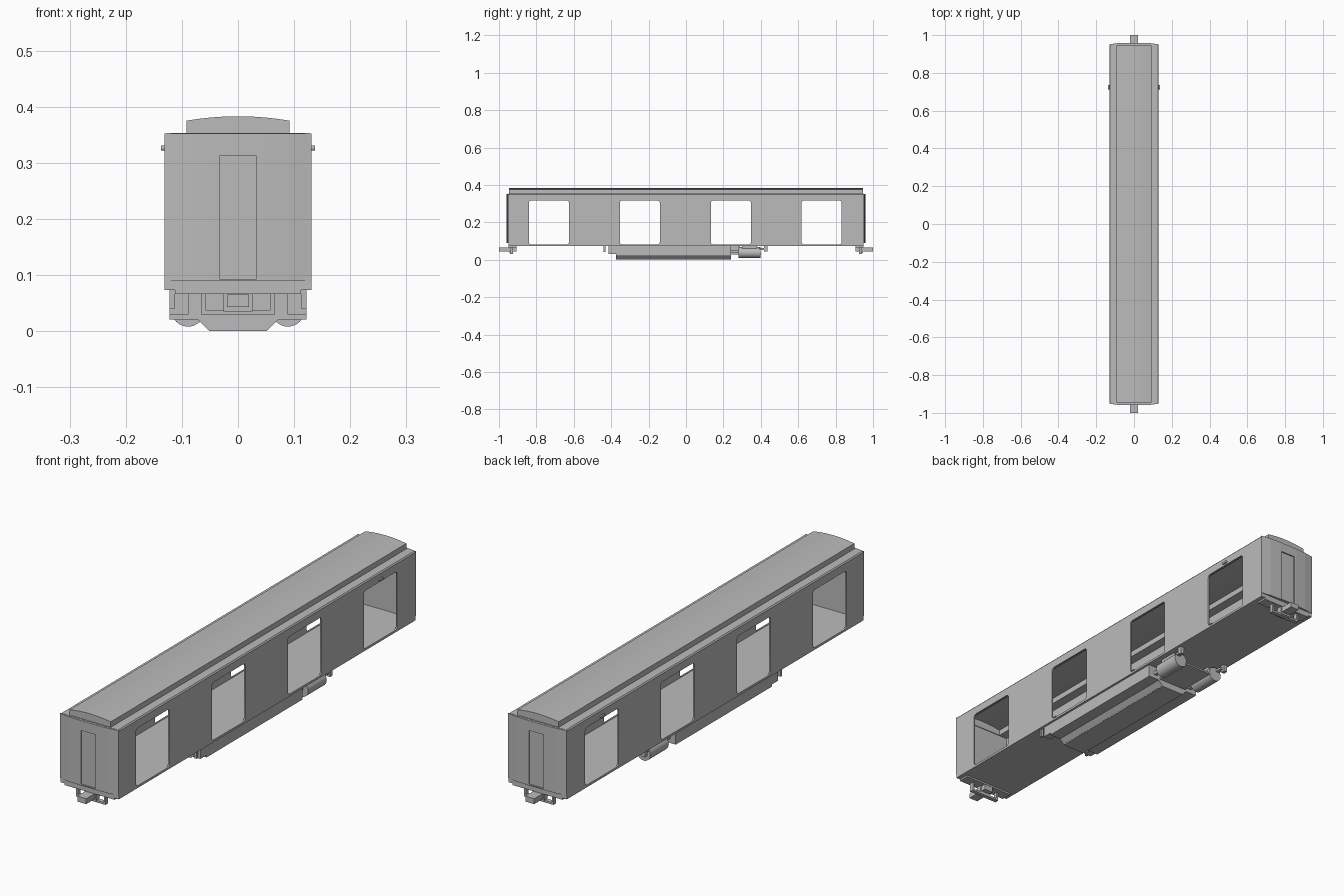
import bpy, bmesh, math
from mathutils import Vector

if "Cube" in bpy.data.objects:
    bpy.data.objects.remove(bpy.data.objects["Cube"])

grey = bpy.data.materials.new("mid grey")
grey.diffuse_color = (0.5, 0.5, 0.5, 1)
grey.use_nodes = True
grey.node_tree.nodes["Principled BSDF"].inputs["Base Color"].default_value = grey.diffuse_color


def prism(name, pts, axis, a, b):
    """Extrude a 2D outline from a to b along the axis ('x': yz, 'y': xz, 'z': xy)."""
    place = {'x': lambda u, v, w: (w, u, v),
             'y': lambda u, v, w: (u, w, v),
             'z': lambda u, v, w: (u, v, w)}[axis]
    bm = bmesh.new()
    face = bm.faces.new([bm.verts.new(place(u, v, a)) for u, v in pts])
    ext = bmesh.ops.extrude_face_region(bm, geom=[face])
    shift = Vector(place(0, 0, b - a))
    bmesh.ops.translate(bm, vec=shift,
                        verts=[e for e in ext["geom"] if isinstance(e, bmesh.types.BMVert)])
    bmesh.ops.recalc_face_normals(bm, faces=bm.faces)
    mesh = bpy.data.meshes.new(name)
    bm.to_mesh(mesh)
    bm.free()
    mesh.materials.append(grey)
    obj = bpy.data.objects.new(name, mesh)
    bpy.context.collection.objects.link(obj)
    return obj


def box(name, x0, x1, y0, y1, z0, z1):
    return prism(name, [(x0, y0), (x1, y0), (x1, y1), (x0, y1)], 'z', z0, z1)


def rounded(u0, u1, v0, v1, r, n=4):
    """Rounded rectangle outline."""
    pts = []
    for k, (cu, cv) in enumerate([(u1 - r, v1 - r), (u0 + r, v1 - r),
                                  (u0 + r, v0 + r), (u1 - r, v0 + r)]):
        for i in range(n + 1):
            t = math.pi / 2 * (k + i / n)
            pts.append((cu + r * math.cos(t), cv + r * math.sin(t)))
    return pts


def arch(w, base, eave, crown, n=16):
    """Straight-sided outline with a shallow curved top."""
    top = [(w * (1 - 2 * i / n), crown - (crown - eave) * (1 - 2 * i / n) ** 2)
           for i in range(n + 1)]
    return [(-w, base), (w, base)] + top


def activate(obj):
    bpy.ops.object.select_all(action='DESELECT')
    obj.select_set(True)
    bpy.context.view_layer.objects.active = obj


def cut(obj, cutters):
    activate(obj)
    for c in cutters:
        m = obj.modifiers.new("cut", 'BOOLEAN')
        m.operation, m.solver, m.object = 'DIFFERENCE', 'EXACT', c
        bpy.ops.object.modifier_apply(modifier=m.name)


def smooth(obj):
    activate(obj)
    bpy.ops.object.shade_smooth_by_angle(angle=math.radians(30))


# Hollow body shell with four openings through both sides
W = 0.131
body = prism("body_shell", [(-W, 0.073), (W, 0.073), (W, 0.348), (W - 0.004, 0.353),
                            (-W + 0.004, 0.353), (-W, 0.348)], 'y', -0.95, 0.95)
roof = prism("raised_roof", arch(0.092, 0.3495, 0.375, 0.383), 'y', -0.946, 0.946)
cavity = box("cavity_cutter", -0.125, 0.125, -0.943, 0.943, 0.08, 0.346)
upper = prism("roof_cavity_cutter", arch(0.086, 0.2, 0.369, 0.377), 'y', -0.94, 0.94)
openings = [prism("opening_cutter", rounded(y - 0.107, y + 0.107, 0.082, 0.316, 0.012),
                  'x', -0.3, 0.3) for y in (-0.733, -0.247, 0.24, 0.725)]
cut(body, [cavity, upper] + openings)
cut(roof, [upper])
smooth(body)
smooth(roof)

helpers = [cavity, upper] + openings
for s, end in ((-1, "front"), (1, "back")):
    # Bowed end wall with a recessed door
    plan = [(-W, 0.948), (W, 0.948), (W, 0.951), (0.09, 0.957), (0.045, 0.959),
            (-0.045, 0.959), (-0.09, 0.957), (-W, 0.951)]
    panel = prism(end + "_end_wall", [(x, s * y) for x, y in plan], 'z', 0.089, 0.352)
    door = box("door_cutter", -0.033, 0.033, s * 0.954, s * 0.98, 0.093, 0.312)
    cut(panel, [door])
    helpers.append(door)

    # Coupler, its hanger and the sill
    box(end + "_coupler", -0.02, 0.02, s * 0.905, s * 1.0, 0.043, 0.065)
    box(end + "_coupler_block", -0.026, 0.026, s * 0.925, s * 0.945, 0.035, 0.066)
    prism(end + "_coupler_hanger",
          [(-0.066, 0.074), (-0.066, 0.03), (0.066, 0.03), (0.066, 0.074),
           (0.058, 0.074), (0.058, 0.038), (-0.058, 0.038), (-0.058, 0.074)],
          'y', s * 0.925, s * 0.942)
    box(end + "_sill", -0.112, 0.112, s * 0.905, s * 0.95, 0.066, 0.074)

# Underfloor equipment case with tapered keel
box("underfloor_case", -0.122, 0.122, -0.375, 0.24, 0.021, 0.074)
prism("case_keel", [(-0.073, 0.022), (-0.053, 0.002), (0.053, 0.002), (0.073, 0.022)],
      'y', -0.375, 0.24)
prism("case_keel_base", [(-0.053, 0.003), (-0.051, 0), (0.051, 0), (0.053, 0.003)],
      'y', -0.375, 0.24)

# Tank tray between the cylinders
box("tank_tray", -0.065, 0.065, 0.24, 0.40, 0.027, 0.034)
box("tank_tray_mount", -0.06, 0.06, 0.24, 0.29, 0.033, 0.074)

for s, side in ((-1, "left"), (1, "right")):
    # Air tanks with pipes and brackets
    tank = prism(side + "_air_tank",
                 [(s * 0.089 + 0.03 * math.cos(t), 0.038 + 0.03 * math.sin(t))
                  for t in [math.tau * i / 24 for i in range(24)]], 'y', 0.28, 0.398)
    smooth(tank)
    box(side + "_tank_pipe", s * 0.082, s * 0.096, 0.238, 0.282, 0.038, 0.052)
    box(side + "_tank_saddle", s * 0.07, s * 0.108, 0.30, 0.38, 0.06, 0.074)
    box(side + "_tank_bracket", s * 0.105, s * 0.12, 0.418, 0.435, 0.043, 0.074)
    box(side + "_tank_arm", s * 0.095, s * 0.112, 0.39, 0.425, 0.052, 0.062)
    # Small box and post ahead of the case
    box(side + "_valve_box", s * 0.088, s * 0.122, -0.415, -0.374, 0.03, 0.074)
    box(side + "_valve_post", s * 0.112, s * 0.122, -0.44, -0.43, 0.04, 0.074)
    # Side lamp above the last opening
    lamp = prism(side + "_side_lamp", rounded(0.712, 0.737, 0.322, 0.331, 0.004, 3),
                 'x', s * 0.128, s * 0.137)
    smooth(lamp)

for h in helpers:
    bpy.data.objects.remove(h, do_unlink=True)
